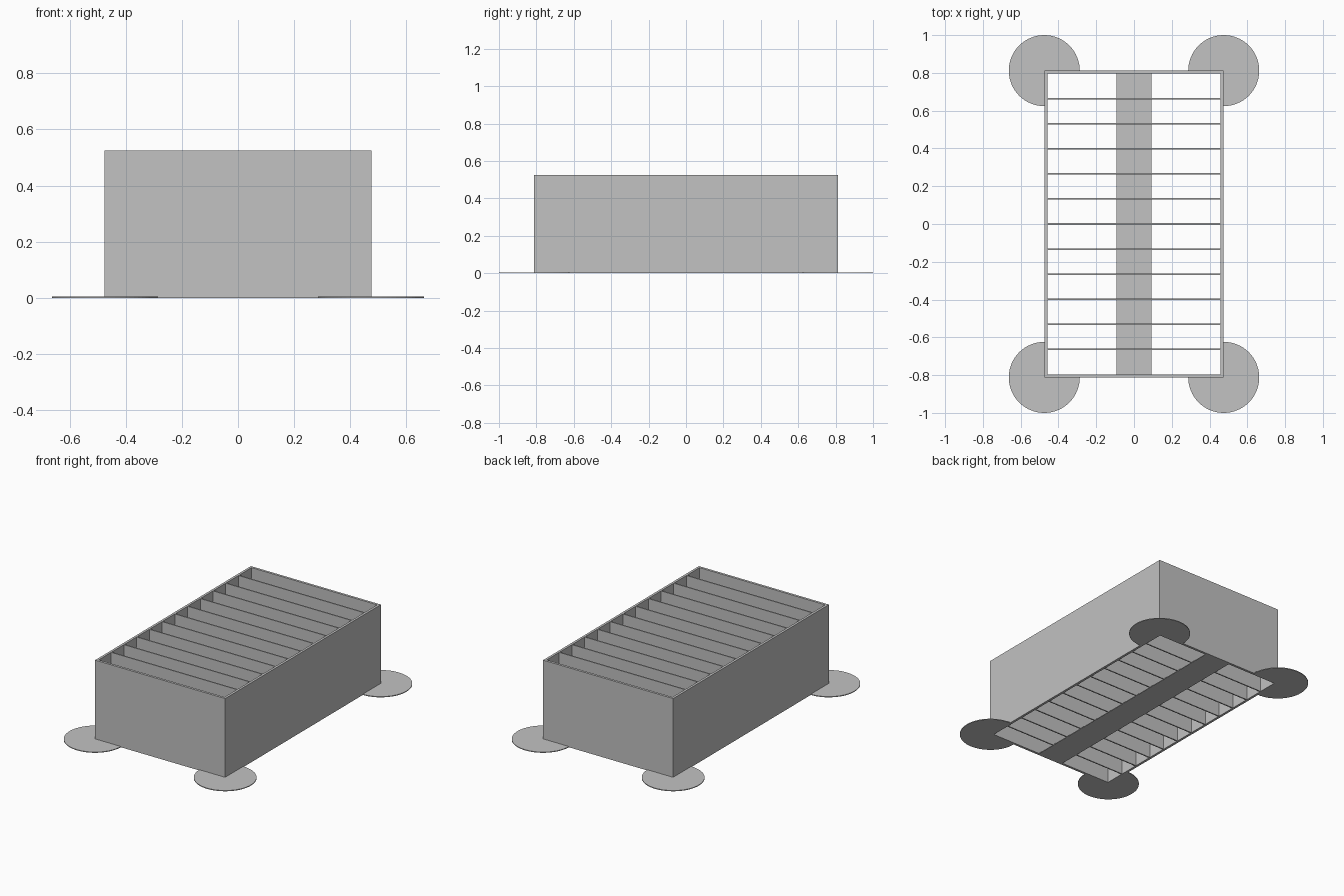
import bpy
import bmesh
from math import cos, sin, pi

cube = bpy.data.objects.get("Cube")
if cube:
    bpy.data.objects.remove(cube, do_unlink=True)

HX, HY, HEIGHT = 0.475, 0.813, 0.525   # outer half sizes and height
WALL, SLAT, SHEET = 0.016, 0.008, 0.005
PAD_RADIUS = 0.188
BAYS = 12

grey = bpy.data.materials.new("plain grey")
grey.use_nodes = True
colour = (0.54, 0.54, 0.54, 1)
grey.diffuse_color = colour
grey.node_tree.nodes["Principled BSDF"].inputs["Base Color"].default_value = colour


def extrude_outline(name, outline, z0, z1):
    """Make a solid from a flat outline."""
    bm = bmesh.new()
    face = bm.faces.new([bm.verts.new((x, y, z0)) for x, y in outline])
    top = bmesh.ops.extrude_face_region(bm, geom=[face])["geom"]
    verts = [v for v in top if isinstance(v, bmesh.types.BMVert)]
    bmesh.ops.translate(bm, verts=verts, vec=(0, 0, z1 - z0))
    bmesh.ops.recalc_face_normals(bm, faces=bm.faces)
    mesh = bpy.data.meshes.new(name)
    bm.to_mesh(mesh)
    bm.free()
    mesh.materials.append(grey)
    obj = bpy.data.objects.new(name, mesh)
    bpy.context.collection.objects.link(obj)
    return obj


def block(name, x0, x1, y0, y1, z0, z1):
    return extrude_outline(name, [(x0, y0), (x1, y0), (x1, y1), (x0, y1)], z0, z1)


# Outer walls
ix, iy = HX - WALL, HY - WALL
block("front_wall", -HX, HX, -HY, -iy, 0, HEIGHT)
block("back_wall", -HX, HX, iy, HY, 0, HEIGHT)
block("left_wall", ix, HX, -iy, iy, 0, HEIGHT)
block("right_wall", -HX, -ix, -iy, iy, 0, HEIGHT)

# Evenly spaced dividers
pitch = 2 * iy / BAYS
for i in range(1, BAYS):
    y = -iy + i * pitch
    block(f"divider_{i}", -ix, ix, y - SLAT / 2, y + SLAT / 2, 0, HEIGHT)

# Thin strip along the open bottom
block("bottom_strip", -0.093, 0.093, -iy, iy, 0, SHEET)

# Round corner pads, open where they would enter the box
STEPS = 48
for sx, side in ((1, "left"), (-1, "right")):
    for sy, end in ((1, "back"), (-1, "front")):
        cx, cy = sx * HX, sy * (HY - 0.001)
        arc = [-pi / 2 + 1.5 * pi * k / STEPS for k in range(STEPS + 1)]
        outline = [(cx, cy)] + [(cx + sx * PAD_RADIUS * cos(a),
                                 cy + sy * PAD_RADIUS * sin(a)) for a in arc]
        extrude_outline(f"{end}_{side}_corner_pad", outline, 0, SHEET)
